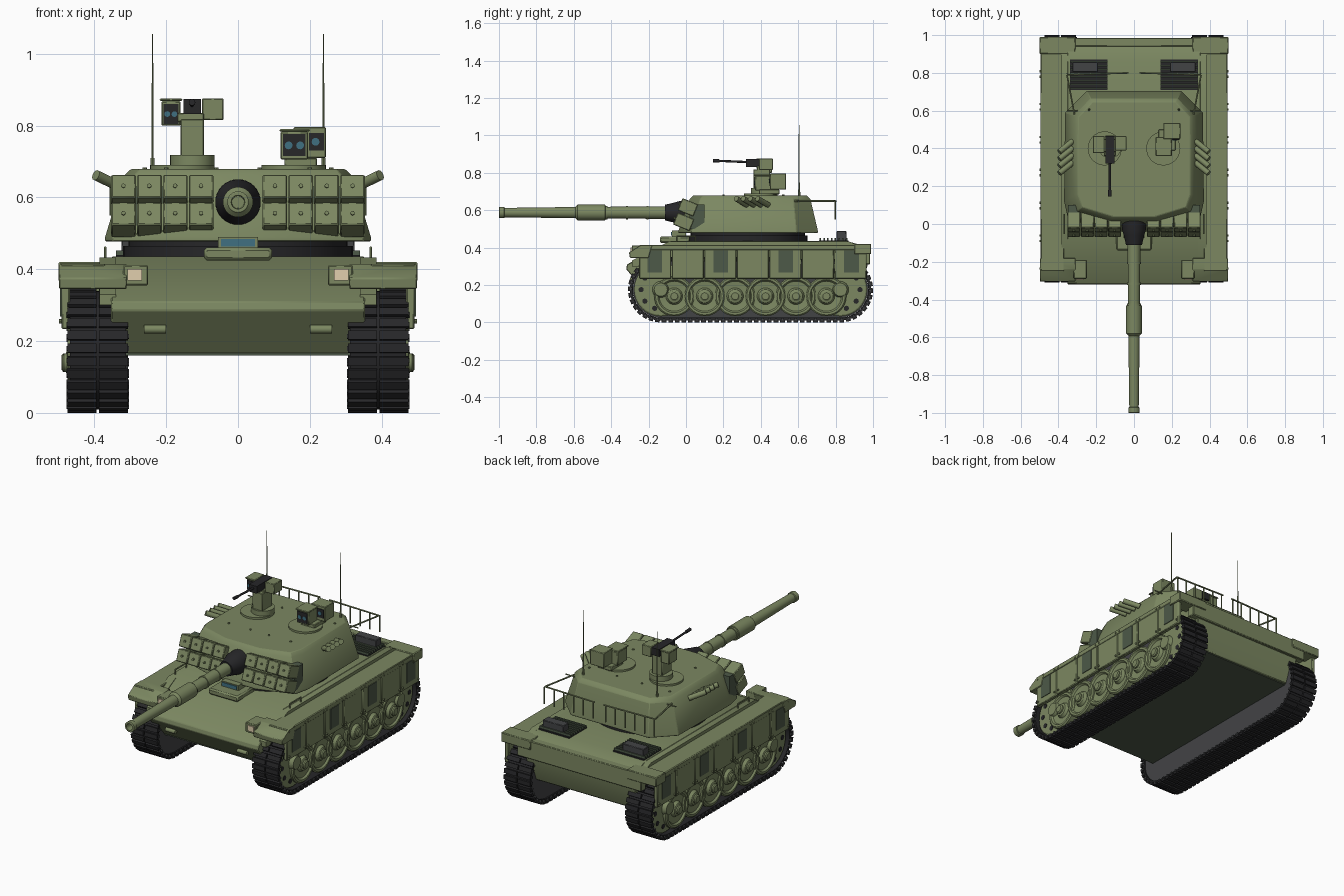
import bpy, bmesh, math
from mathutils import Matrix, Vector

if "Cube" in bpy.data.objects:
    bpy.data.objects.remove(bpy.data.objects["Cube"])


def material(name, r, g, b):
    m = bpy.data.materials.new(name)
    m.diffuse_color = (r, g, b, 1)
    m.use_nodes = True
    m.node_tree.nodes["Principled BSDF"].inputs["Base Color"].default_value = m.diffuse_color
    return m


GREEN = material("olive", 0.20, 0.245, 0.12)
SHADE = material("olive_dark", 0.075, 0.10, 0.065)
BLACK = material("rubber", 0.02, 0.02, 0.022)
STEEL = material("steel", 0.055, 0.057, 0.06)
GLASS = material("glass", 0.05, 0.16, 0.22)
LAMP = material("lamp", 0.75, 0.62, 0.42)


def finish(name, bm, mat=GREEN, mirror=False, bevel=0):
    bmesh.ops.recalc_face_normals(bm, faces=bm.faces)
    me = bpy.data.meshes.new(name)
    bm.to_mesh(me)
    bm.free()
    me.materials.append(mat)
    me.shade_smooth()
    me.set_sharp_from_angle(angle=math.radians(32))
    ob = bpy.data.objects.new(name, me)
    bpy.context.collection.objects.link(ob)
    if bevel:
        b = ob.modifiers.new("bevel", 'BEVEL')
        b.width, b.segments, b.limit_method = bevel, 1, 'ANGLE'
    if mirror:
        ob.modifiers.new("mirror", 'MIRROR')
    return ob


def box(bm, x, y, z, tilt=0):
    """Box from three (min, max) pairs, tilted about x."""
    c = Vector([(a[0] + a[1]) / 2 for a in (x, y, z)])
    s = [a[1] - a[0] for a in (x, y, z)]
    m = Matrix.Translation(c) @ Matrix.Rotation(tilt, 4, 'X') @ Matrix.Diagonal((*s, 1))
    bmesh.ops.create_cube(bm, size=1, matrix=m)


def rod(bm, a, b, r, r2=None, seg=12):
    a, b = Vector(a), Vector(b)
    d = b - a
    m = Matrix.Translation((a + b) / 2) @ d.to_track_quat('Z', 'Y').to_matrix().to_4x4()
    bmesh.ops.create_cone(bm, cap_ends=True, segments=seg, radius1=r,
                          radius2=r if r2 is None else r2, depth=d.length, matrix=m)


def loft(bm, rings):
    loops = [[bm.verts.new(p) for p in r] for r in rings]
    for lo, hi in zip(loops, loops[1:]):
        for i in range(len(lo)):
            j = (i + 1) % len(lo)
            bm.faces.new((lo[i], lo[j], hi[j], hi[i]))
    bm.faces.new(loops[0])
    bm.faces.new(loops[-1])


def lathe(bm, origin, axis, prof, seg=32):
    """Revolve (distance along axis, radius) pairs about the x or y axis."""
    rings = []
    for d, r in prof:
        ring = []
        for i in range(seg):
            t = 2 * math.pi * i / seg
            u, v = r * math.cos(t), r * math.sin(t)
            ring.append(Vector(origin) + Vector((d, u, v) if axis == 'x' else (u, d, v)))
        rings.append(ring)
    loft(bm, rings)


def boxes(name, items, mat=GREEN, mirror=False, bevel=0):
    bm = bmesh.new()
    for it in items:
        box(bm, *it)
    return finish(name, bm, mat, mirror, bevel)


def rods(name, items, mat=GREEN, mirror=False):
    bm = bmesh.new()
    for it in items:
        rod(bm, *it)
    return finish(name, bm, mat, mirror)


# Hull from side profile
bm = bmesh.new()
side = [(-0.22, 0.165), (-0.32, 0.285), (-0.315, 0.31), (-0.08, 0.435), (0.86, 0.435),
        (0.93, 0.415), (0.97, 0.40), (0.97, 0.30), (0.92, 0.165)]
loft(bm, [[(x, y, z) for y, z in side] for x in (-0.353, 0.353)])
finish("hull", bm, bevel=0.004)
bm = bmesh.new()
side = [(-0.29, 0.30), (-0.29, 0.33), (-0.09, 0.433), (0.87, 0.433), (0.95, 0.40), (0.95, 0.30)]
loft(bm, [[(x, y, z) for y, z in side] for x in (0.34, 0.385)])
finish("sponson", bm, mirror=True)
boxes("hull_floor", [((-0.33, 0.33), (-0.22, 0.91), (0.16, 0.168))], SHADE)

# Fenders, mudguards, skirts
boxes("fender", [((0.37, 0.495), (-0.25, 0.97), (0.385, 0.415)),
                 ((0.31, 0.5), (0.9, 0.99), (0.365, 0.42))], mirror=True, bevel=0.004)
bm = bmesh.new()
side = [(-0.30, 0.345), (-0.305, 0.375), (-0.24, 0.415), (-0.18, 0.415), (-0.20, 0.345)]
loft(bm, [[(x, y, z) for y, z in side] for x in (0.31, 0.498)])
finish("mudguard", bm, mirror=True, bevel=0.003)
boxes("rear_beam", [((-0.40, 0.40), (0.94, 0.985), (0.31, 0.415))], bevel=0.004)
W = 0.174
boxes("side_skirt", [((0.468, 0.492), (-0.25 + i * W, -0.253 + (i + 1) * W), (0.233, 0.412))
                     for i in range(7)], mirror=True, bevel=0.004)
boxes("skirt_panel", [((0.485, 0.4955), (y, y + 0.078), (0.268, 0.385))
                      for y in (-0.205, 0.146, 0.494, 0.846)], SHADE, True)
rods("skirt_bolts", [((0.488, -0.235 + i * W + k, z), (0.499, -0.235 + i * W + k, z), 0.006, None, 8)
                     for i in range(7) for k in (0, 0.145) for z in (0.255, 0.398)], mirror=True)

# Track belts: band plus paired pads around a stadium path
Y0, Y1, ZC = -0.135, 0.825, 0.175


def track_point(s, r, rp=0.165):
    """Point and tangent angle at belt fraction s, offset r."""
    L, A = Y1 - Y0, math.pi * rp
    d = (s % 1) * 2 * (L + A)
    if d < L:
        return Y0 + d, ZC - r, 0
    if d < L + A:
        t = (d - L) / rp
        return Y1 + r * math.sin(t), ZC - r * math.cos(t), t
    if d < 2 * L + A:
        return Y1 - (d - L - A), ZC + r, math.pi
    t = math.pi + (d - 2 * L - A) / rp
    return Y0 + r * math.sin(t), ZC - r * math.cos(t), t


N = 84
band, pads, teeth = bmesh.new(), bmesh.new(), bmesh.new()
sec = [(0.312, 0.150), (0.312, 0.165), (0.468, 0.165), (0.468, 0.150)]
loops = []
for i in range(N):
    loops.append([band.verts.new((x, *track_point(i / N, r)[:2])) for x, r in sec])
    y, z, t = track_point((i + 0.5) / N, 0.1675)
    for x in ((0.306, 0.387), (0.394, 0.475)):
        box(pads, x, (y - 0.0125, y + 0.0125), (z - 0.0075, z + 0.0075), t)
    y, z, t = track_point((i + 0.5) / N, 0.158)
    box(teeth, (0.303, 0.478), (y - 0.006, y + 0.006), (z - 0.006, z + 0.006), t)
for i in range(N):
    a, b = loops[i], loops[(i + 1) % N]
    for k in range(4):
        band.faces.new((a[k], a[(k + 1) % 4], b[(k + 1) % 4], b[k]))
finish("track_band", band, BLACK, True)
finish("track_pads", pads, BLACK, True)
finish("track_connectors", teeth, STEEL, True)
bm = bmesh.new()
loft(bm, [[(x, *track_point(i / 60, 0.15)[:2]) for i in range(60)] for x in (0.32, 0.41)])
finish("track_inner_wall", bm, STEEL, True)

# Road wheels, idler and sprocket
bm, caps, holes = bmesh.new(), bmesh.new(), bmesh.new()
for i in range(6):
    y, dx = -0.063 + i * 0.1627, 0.003 * (i % 2)
    lathe(bm, (dx, y, 0.14), 'x', [(0.40, 0.09), (0.40, 0.107), (0.464, 0.107), (0.47, 0.10),
                                   (0.47, 0.088), (0.46, 0.08), (0.456, 0.045), (0.472, 0.036),
                                   (0.476, 0.028)])
    lathe(caps, (dx, y, 0.14), 'x', [(0.47, 0.026), (0.484, 0.026), (0.489, 0.019)], 16)
for y in (Y0, Y1):
    lathe(bm, (0, y, ZC), 'x', [(0.38, 0.13), (0.38, 0.143), (0.448, 0.143), (0.453, 0.135),
                                (0.453, 0.045), (0.475, 0.035)])
    for k in range(10):
        t = k * math.pi / 5
        c = (y + 0.105 * math.cos(t), ZC + 0.105 * math.sin(t))
        rod(holes, (0.44, *c), (0.4555, *c), 0.014)
finish("wheels", bm, GREEN, True)
finish("wheel_hubs", caps, GREEN, True)
finish("wheel_holes", holes, BLACK, True)

# Nose fittings: headlights, hooks, driver hatch, handles
boxes("headlight_housing", [((0.25, 0.32), (-0.29, -0.19), (0.355, 0.412))], mirror=True, bevel=0.004)
boxes("headlight", [((0.268, 0.308), (-0.296, -0.285), (0.368, 0.4))], LAMP, True)
rods("tow_hooks", [((0.2, -0.287, 0.233), (0.262, -0.287, 0.233), 0.012)], mirror=True)
boxes("driver_hatch", [((-0.095, 0.095), (-0.14, 0.02), (0.425, 0.46))], bevel=0.008)
boxes("driver_sight", [((-0.055, 0.055), (-0.075, 0.0), (0.458, 0.49))])
boxes("driver_window", [((-0.047, 0.047), (-0.079, -0.07), (0.464, 0.484))], GLASS)
rods("deck_handles", [((0.37, y, 0.425), (0.37, y, 0.46), 0.004, None, 6) for y in (-0.05, 0.05)]
     + [((0.37, -0.05, 0.46), (0.37, 0.05, 0.46), 0.004, None, 6)], mirror=True)

# Engine deck louvres and exhaust boxes
boxes("louvre_base", [((0.14, 0.34), (0.71, 0.87), (0.43, 0.439))], BLACK, True)
boxes("louvres", [((0.14, 0.34), (0.715 + k * 0.02, 0.723 + k * 0.02), (0.436, 0.452))
                  for k in range(8)], SHADE, True)
boxes("exhaust_box", [((0.19, 0.325), (0.805, 0.857), (0.43, 0.488))], STEEL, True, 0.003)

# Turret ring and lofted turret shell
rods("turret_ring", [((0, 0.33, 0.43), (0, 0.33, 0.465), 0.32, None, 48),
                     ((0, 0.33, 0.465), (0, 0.33, 0.482), 0.305, None, 48)], BLACK)


def outline(half, z):
    return [(x, y, z) for x, y in half] + [(-x, y, z) for x, y in reversed(half)]


low = [(0.14, -0.04), (0.35, 0.03), (0.37, 0.12), (0.365, 0.59), (0.25, 0.705)]
high = [(0.12, 0.02), (0.29, 0.075), (0.318, 0.15), (0.315, 0.575), (0.23, 0.665)]
roof = [(0.11, 0.04), (0.275, 0.09), (0.298, 0.16), (0.295, 0.565), (0.22, 0.645)]
bm = bmesh.new()
loft(bm, [outline(low, 0.477), outline(low, 0.49), outline(high, 0.66), outline(roof, 0.679)])
finish("turret", bm, bevel=0.003)

# Front armour bricks in two tilted rows
bricks, bolts = [], []
for i in range(4):
    x = 0.068 + i * 0.072
    bricks.append(((x, x + 0.069), (-0.035, 0.055), (0.580, 0.650), math.radians(-22)))
    bricks.append(((x, x + 0.069), (-0.060, 0.035), (0.503, 0.572), math.radians(-22)))
    for y, z in ((-0.028, 0.628), (-0.055, 0.552)):
        bolts.append(((x + 0.035, y + 0.03, z), (x + 0.035, y - 0.012, z + 0.005), 0.006, None, 8))
boxes("armour_bricks", bricks, mirror=True, bevel=0.004)
rods("armour_bolts", bolts, mirror=True)
boxes("armour_rack", [((0.07, 0.35), (0.02, 0.10), (0.50, 0.63))], SHADE, True)

# Main gun
bm = bmesh.new()
lathe(bm, (0, 0, 0.587), 'y', [(-0.10, 0.034), (-0.43, 0.031), (-0.432, 0.042), (-0.58, 0.042),
                               (-0.592, 0.03), (-0.97, 0.025), (-0.972, 0.03), (-0.998, 0.03),
                               (-1.0, 0.027), (-1.0, 0.019), (-0.93, 0.017)])
finish("gun_barrel", bm)
rods("gun_clamps", [((0, y, 0.587), (0, y - 0.012, 0.587), 0.036, None, 32)
                    for y in (-0.2, -0.31, -0.42)])
bm = bmesh.new()
lathe(bm, (0, 0, 0.587), 'y', [(0.06, 0.064), (-0.03, 0.063), (-0.06, 0.054), (-0.112, 0.042)])
finish("gun_mantlet", bm, BLACK)

# Roof hatches and roof bolts
rods("roof_hatch", [((0.155, 0.4, 0.67), (0.155, 0.4, 0.69), 0.09, None, 32)], mirror=True)
rods("roof_bolts", [((x, y, 0.67), (x, y, 0.684), 0.006, None, 8)
                    for x, y in ((0.08, 0.52), (0.2, 0.2), (0.06, 0.2), (0.26, 0.52))], mirror=True)

# Remote weapon station
rods("station_base", [((-0.127, 0.41, 0.685), (-0.127, 0.41, 0.718), 0.062, None, 32)])
boxes("station_body", [((-0.16, -0.095), (0.36, 0.45), (0.71, 0.818)),
                       ((-0.10, -0.04), (0.39, 0.465), (0.815, 0.876)),
                       ((-0.17, -0.095), (0.38, 0.45), (0.81, 0.835)),
                       ((-0.213, -0.16), (0.385, 0.46), (0.80, 0.868)),
                       ((-0.218, -0.155), (0.375, 0.465), (0.868, 0.876))], bevel=0.003)
boxes("machine_gun", [((-0.152, -0.103), (0.32, 0.465), (0.832, 0.874)),
                      ((-0.208, -0.165), (0.381, 0.39), (0.805, 0.86))], BLACK)
rods("machine_gun_barrel", [((-0.128, 0.33, 0.857), (-0.128, 0.145, 0.865), 0.006),
                            ((-0.128, 0.18, 0.863), (-0.128, 0.145, 0.865), 0.009)], BLACK)

# Panoramic sight
boxes("sight_body", [((0.118, 0.195), (0.37, 0.46), (0.706, 0.783)), ((0.115, 0.2), (0.36, 0.46), (0.783, 0.79)),
                     ((0.155, 0.245), (0.45, 0.535), (0.71, 0.796)),
                     ((0.13, 0.22), (0.39, 0.5), (0.685, 0.71))], bevel=0.003)
boxes("sight_face", [((0.126, 0.188), (0.366, 0.375), (0.715, 0.776)),
                     ((0.198, 0.24), (0.446, 0.455), (0.73, 0.78))], BLACK)
rods("sight_lenses", [((x, y, z), (x, y - 0.004, z), r) for x, y, z, r in
                      ((0.141, 0.367, 0.745, 0.011), (0.173, 0.367, 0.745, 0.011), (0.216, 0.447, 0.755, 0.011),
                       (-0.197, 0.382, 0.832, 0.008), (-0.177, 0.382, 0.832, 0.008))], GLASS)

# Smoke launchers, antennas and rear rails
rods("smoke_launchers", [((0.325, 0.325 + k * 0.038, 0.628), (0.396, 0.268 + k * 0.038, 0.662), 0.015)
                         for k in range(4)], mirror=True)
rods("antenna", [((0.238, 0.605, 0.66), (0.238, 0.605, 1.055), 0.0035, 0.002, 6),
                 ((0.238, 0.605, 0.66), (0.238, 0.605, 0.71), 0.008, 0.005, 8)], mirror=True)
rails = [((0.315, 0.58, 0.648), (0.355, 0.79, 0.648), 0.005, None, 6),
         ((0.355, 0.79, 0.648), (0.03, 0.80, 0.648), 0.005, None, 6),
         ((0.30, 0.60, 0.648), (0.355, 0.60, 0.648), 0.004, None, 6)]
rails += [((0.04 + k * 0.063, 0.797, 0.648), (0.04 + k * 0.063, 0.797, 0.55), 0.004, None, 6)
          for k in range(6)]
rods("rear_rails", rails, mirror=True)
